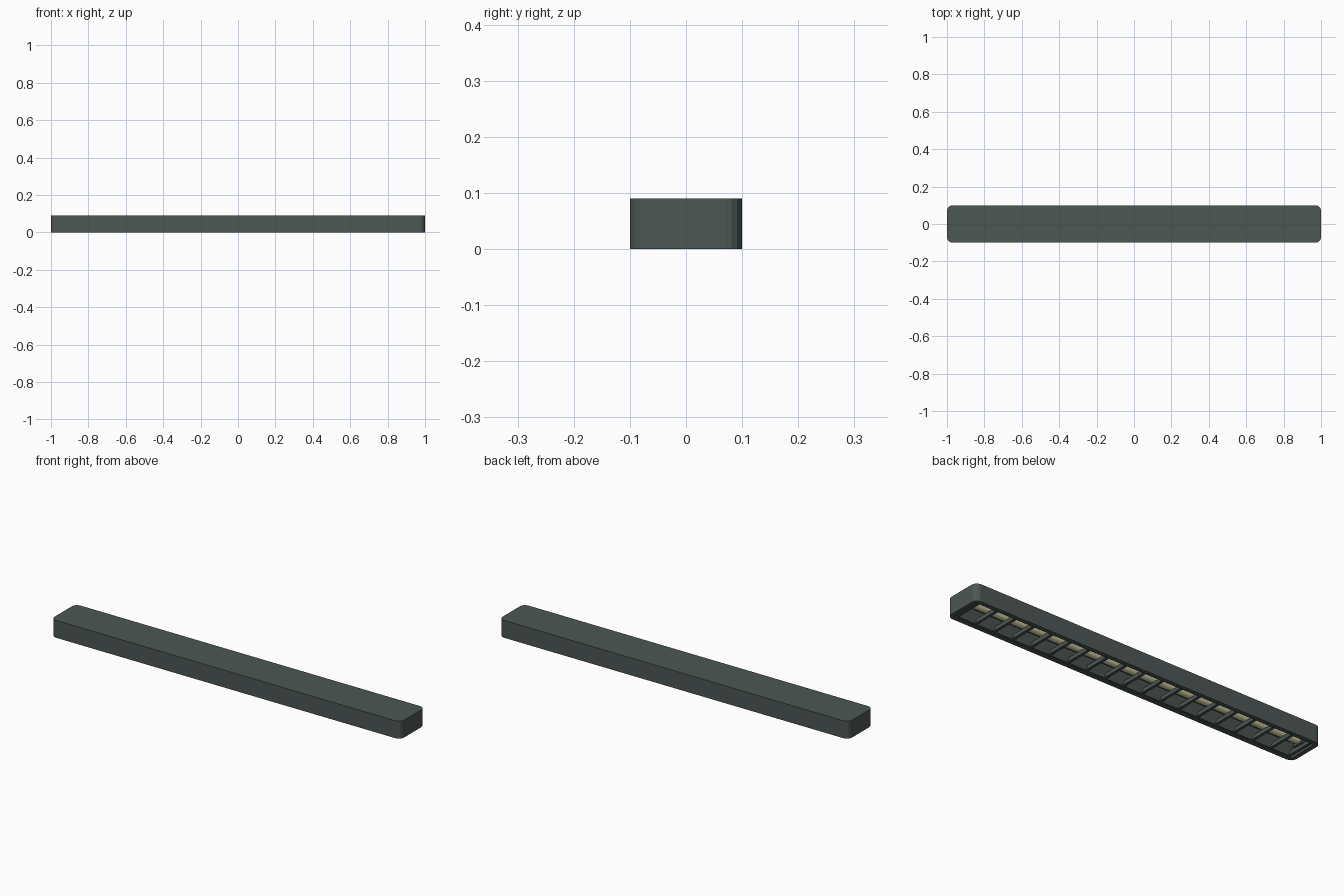
import bpy, bmesh, math

if "Cube" in bpy.data.objects:
    bpy.data.objects.remove(bpy.data.objects["Cube"])

def material(name, rgb):
    m = bpy.data.materials.new(name)
    m.diffuse_color = (*rgb, 1)
    m.use_nodes = True
    m.node_tree.nodes["Principled BSDF"].inputs["Base Color"].default_value = m.diffuse_color
    return m

DARK = material("dark_metal", (0.075, 0.095, 0.09))
GLOW = material("warm_lamp", (0.62, 0.62, 0.36))

def finish(name, bm, mat):
    bmesh.ops.recalc_face_normals(bm, faces=bm.faces)
    me = bpy.data.meshes.new(name)
    bm.to_mesh(me)
    bm.free()
    ob = bpy.data.objects.new(name, me)
    bpy.context.collection.objects.link(ob)
    me.materials.append(mat)
    return ob

def outline(hx, hy, r, steps=4):
    pts = []
    for i, (sx, sy) in enumerate([(1, 1), (-1, 1), (-1, -1), (1, -1)]):
        for k in range(steps + 1):
            a = math.pi / 2 * (i + k / steps)
            pts.append((sx * (hx - r) + r * math.cos(a), sy * (hy - r) + r * math.sin(a)))
    return pts

def prism_x(name, profile, x0, x1, mat):
    """Extrude a (y, z) profile along x."""
    bm = bmesh.new()
    a, b = ([bm.verts.new((x, y, z)) for y, z in profile] for x in (x0, x1))
    n = len(profile)
    for i in range(n):
        bm.faces.new((a[i], a[(i + 1) % n], b[(i + 1) % n], b[i]))
    bm.faces.new(a)
    bm.faces.new(b)
    return finish(name, bm, mat)

# Housing: rounded tray, open underneath
bm = bmesh.new()
outer, inner = outline(1, 0.1, 0.03), outline(0.978, 0.078, 0.012)
rings = [[bm.verts.new((x, y, z)) for x, y in pts]
         for pts, z in [(outer, 0.09), (outer, 0), (inner, 0), (inner, 0.08)]]
n = len(outer)
for p, q in zip(rings, rings[1:]):
    for i in range(n):
        bm.faces.new((p[i], p[(i + 1) % n], q[(i + 1) % n], q[i]))
bm.faces.new(rings[0])
bm.faces.new(rings[-1])
finish("housing", bm, DARK)

# Lamp tube running the length of the recess
tube = [(0.022 * math.cos(t * math.pi / 8), 0.05 + 0.022 * math.sin(t * math.pi / 8))
        for t in range(16)]
lamp = prism_x("lamp_tube", tube, -0.95, 0.95, GLOW)
for p in lamp.data.polygons:
    p.use_smooth = len(p.vertices) == 4

# Lamp end holders
for s in (-1, 1):
    prism_x("lamp_holder", [(-0.03, 0.025), (0.03, 0.025), (0.03, 0.08), (-0.03, 0.08)],
            *sorted((s * 0.95, s * 0.965)), DARK)

# Sloping side reflectors
for s in (-1, 1):
    prism_x("side_reflector", [(s * 0.078, 0.004), (s * 0.072, 0.004),
                               (s * 0.048, 0.05), (s * 0.048, 0.056), (s * 0.078, 0.01)],
            -0.965, 0.965, DARK)

# Cross blades of the louvre, wedge shaped
PITCH = 0.107
for i in range(19):
    x = (i - 9) * PITCH
    bm = bmesh.new()
    loops = [[bm.verts.new((x + dx, y, z)) for dx, z in
              [(-0.007, 0.004), (0.007, 0.004), (0.002, 0.028), (-0.002, 0.028)]]
             for y in (-0.074, 0.074)]
    for k in range(4):
        bm.faces.new((loops[0][k], loops[0][(k + 1) % 4], loops[1][(k + 1) % 4], loops[1][k]))
    bm.faces.new(loops[0])
    bm.faces.new(loops[1])
    finish("louvre_blade", bm, DARK)
